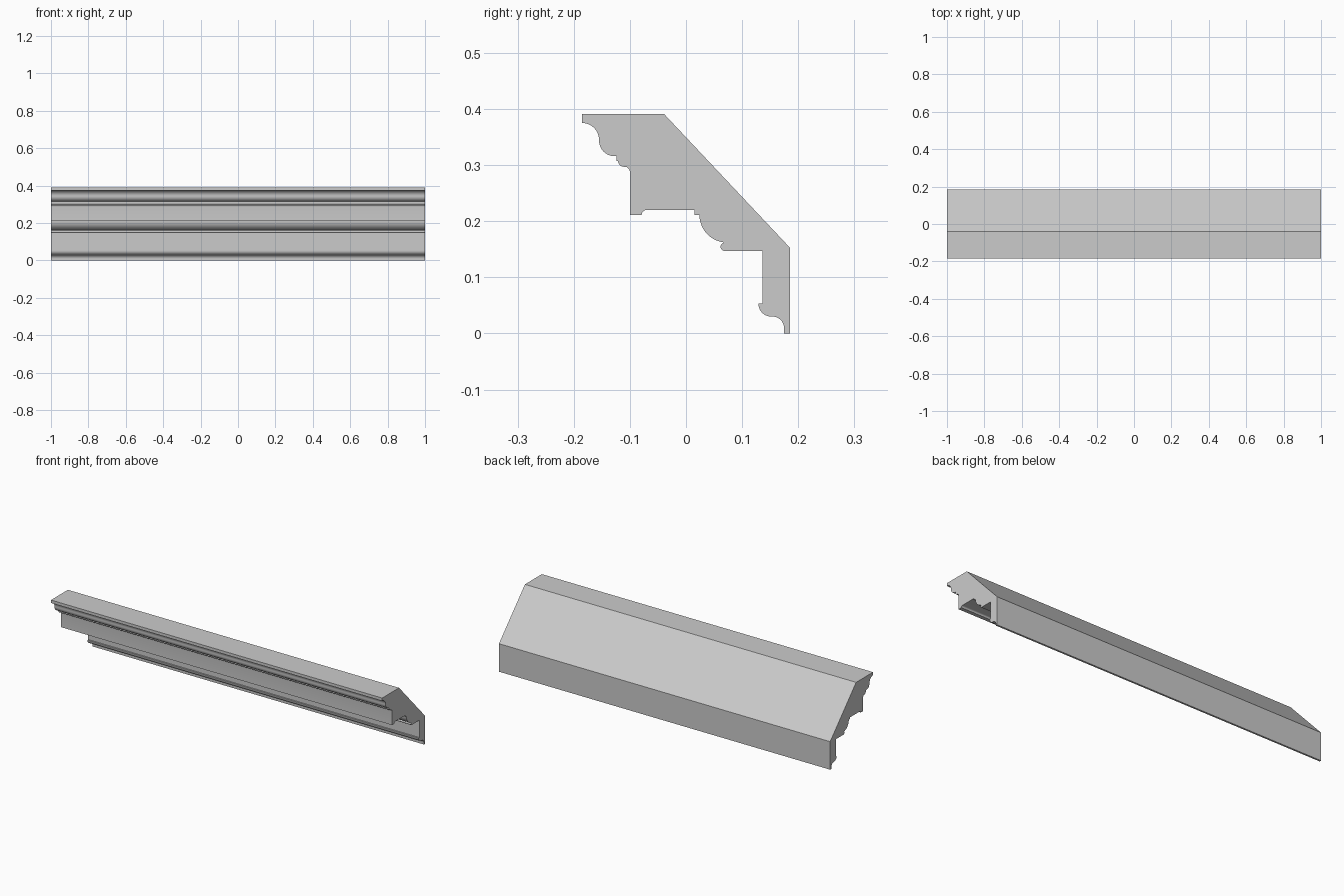
import bpy, bmesh, math

if "Cube" in bpy.data.objects:
    bpy.data.objects.remove(bpy.data.objects["Cube"])


def arc(cy, cz, ry, rz, a0, a1, n=10):
    """Elliptical arc about (cy, cz), angles in degrees."""
    pts = []
    for i in range(n + 1):
        a = math.radians(a0 + (a1 - a0) * i / n)
        pts.append((cy + ry * math.cos(a), cz + rz * math.sin(a)))
    return pts


# Crown: fillet, S-curve, small step and second S-curve
profile = [(-0.185, 0.391)]
profile += arc(-0.185, 0.345, 0.030, 0.030, 90, 0)
profile.insert(1, (-0.185, 0.376))
profile += arc(-0.128, 0.344, 0.027, 0.028, 180, 270)
profile += [(-0.124, 0.316), (-0.124, 0.307), (-0.121, 0.307)]
profile += arc(-0.111, 0.307, 0.010, 0.010, 180, 270, 6)
profile += arc(-0.109, 0.287, 0.009, 0.010, 90, 0, 6)

# Corona with drip edge and flat soffit
profile += [(-0.100, 0.211), (-0.079, 0.211)]
profile += arc(-0.070, 0.211, 0.009, 0.009, 180, 90, 6)
profile += [(0.015, 0.220), (0.015, 0.211), (0.024, 0.211)]

# Quarter round and small bead below the soffit
profile += arc(0.073, 0.211, 0.049, 0.049, 180, 262, 12)
profile += arc(0.069, 0.1545, 0.0075, 0.0075, 110, 270, 8)

# Frieze and bottom S-curve
profile += [(0.136, 0.147), (0.136, 0.053), (0.129, 0.053)]
profile += arc(0.152, 0.053, 0.023, 0.023, 180, 270)
profile += arc(0.154, 0.009, 0.021, 0.021, 90, 0)
profile += [(0.175, 0.0), (0.185, 0.0)]

# Flat back and sloped top
profile += [(0.185, 0.153), (-0.039, 0.391)]

# Extrude the profile along x
bm = bmesh.new()
face = bm.faces.new([bm.verts.new((-1, y, z)) for y, z in profile])
bmesh.ops.remove_doubles(bm, verts=bm.verts[:], dist=0.0003)
result = bmesh.ops.extrude_face_region(bm, geom=bm.faces[:], use_keep_orig=True)
moved = [v for v in result["geom"] if isinstance(v, bmesh.types.BMVert)]
bmesh.ops.translate(bm, verts=moved, vec=(2, 0, 0))
bmesh.ops.recalc_face_normals(bm, faces=bm.faces[:])
mesh = bpy.data.meshes.new("cornice_moulding")
bm.to_mesh(mesh)
bm.free()

cornice = bpy.data.objects.new("cornice_moulding", mesh)
bpy.context.collection.objects.link(cornice)
bpy.context.view_layer.objects.active = cornice
cornice.select_set(True)
bpy.ops.object.shade_smooth_by_angle(angle=math.radians(30))
